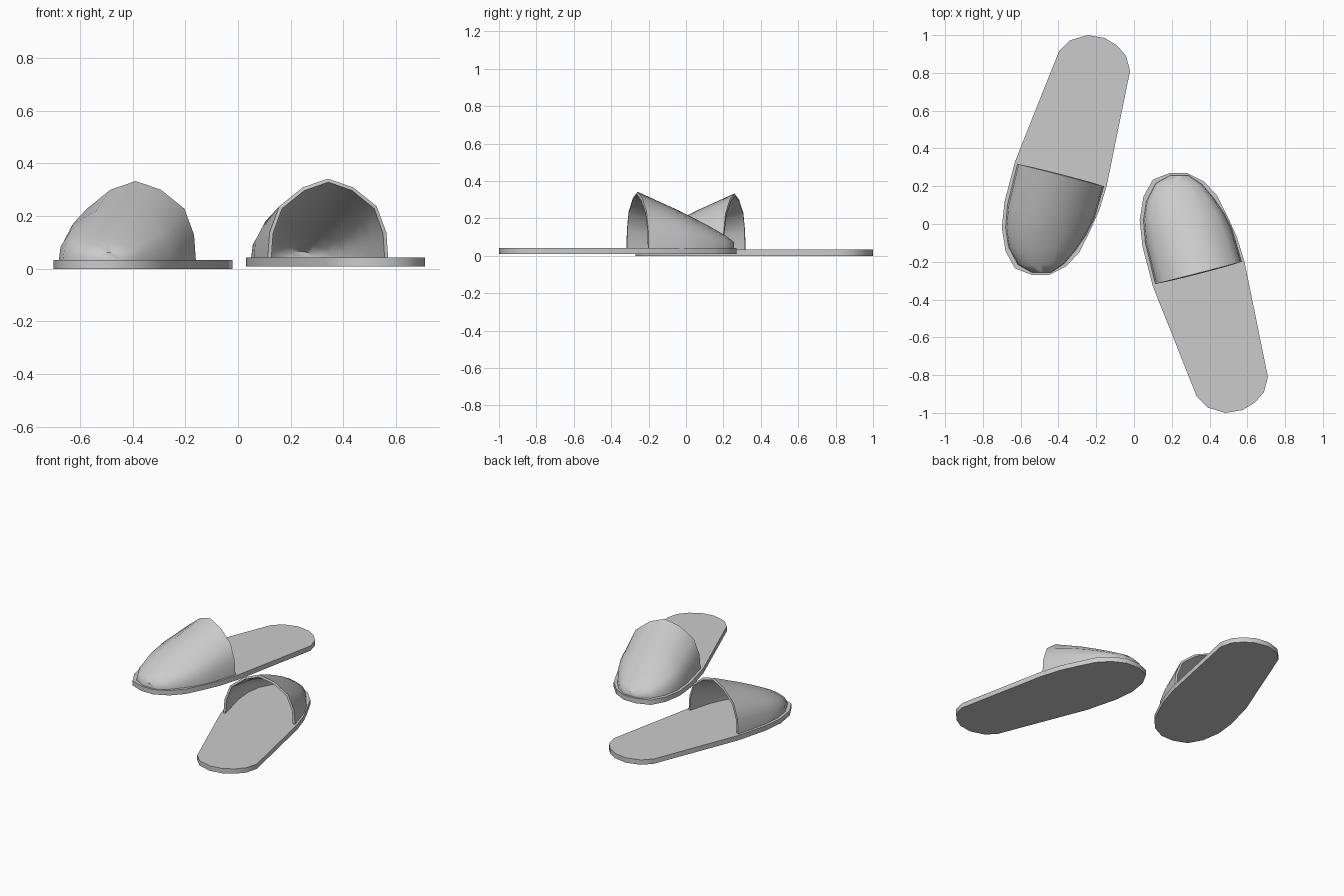
import bpy, bmesh, math

cube = bpy.data.objects.get("Cube")
if cube:
    bpy.data.objects.remove(cube, do_unlink=True)

grey = bpy.data.materials.new("soft_grey")
grey.use_nodes = True
colour = (0.6, 0.6, 0.6, 1)
grey.diffuse_color = colour
grey.node_tree.nodes["Principled BSDF"].inputs["Base Color"].default_value = colour

THICK = 0.033

# Sole outline, heel first, counter-clockwise
OUTLINE = [(.333, -.915), (.39, -.972), (.485, -1), (.575, -.985), (.64, -.945),
           (.688, -.89), (.709, -.81), (.585, -.2), (.545, -.07), (.5, .03),
           (.44, .15), (.37, .225), (.28, .27), (.19, .27), (.1, .235),
           (.05, .145), (.03, .02), (.045, -.12), (.1, -.33)]

# Upper: left foot point, right foot point, ridge height, from opening to toe
STATIONS = [((.113, -.318), (.57, -.2), .3),
            ((.06, -.1), (.52, -.03), .212),
            ((.05, .02), (.475, .06), .16),
            ((.065, .12), (.42, .14), .113),
            ((.115, .215), (.36, .21), .066),
            ((.19, .257), (.29, .257), .03)]

# Half of the arch section: across, up
HALF = [(1, 0), (.97, .32), (.81, .65), (.42, .89)]
ARCH = [(-u, v) for u, v in HALF] + [(0, 1)] + HALF[::-1]


def finish(bm, name):
    mesh = bpy.data.meshes.new(name)
    bm.to_mesh(mesh)
    bm.free()
    mesh.materials.append(grey)
    obj = bpy.data.objects.new(name, mesh)
    bpy.context.collection.objects.link(obj)
    bpy.ops.object.select_all(action='DESELECT')
    obj.select_set(True)
    bpy.context.view_layer.objects.active = obj
    return obj


def smooth(angle):
    bpy.ops.object.shade_smooth_by_angle(angle=math.radians(angle))


def slipper(side, dx, flip, dz):
    def place(x, y, z):
        return (x + dx, y * flip, z + dz)

    # Flat sole
    bm = bmesh.new()
    base = bm.faces.new([bm.verts.new(place(x, y, 0)) for x, y in OUTLINE])
    ext = bmesh.ops.extrude_face_region(bm, geom=[base], use_keep_orig=True)
    for v in ext["geom"]:
        if isinstance(v, bmesh.types.BMVert):
            v.co.z += THICK
    bmesh.ops.recalc_face_normals(bm, faces=bm.faces)
    finish(bm, side + "_sole")
    smooth(40)

    # Arched upper lofted from the opening to the toe
    bm = bmesh.new()
    rows = []
    for (lx, ly), (rx, ry), h in STATIONS:
        row = []
        for u, v in ARCH:
            t = (u + 1) / 2
            row.append(bm.verts.new(place(lx + (rx - lx) * t, ly + (ry - ly) * t,
                                          THICK + h * v)))
        rows.append(row)
    for a, b in zip(rows, rows[1:]):
        for i in range(len(ARCH) - 1):
            bm.faces.new((a[i], a[i + 1], b[i + 1], b[i]))
    bm.faces.new(rows[-1])
    bmesh.ops.recalc_face_normals(bm, faces=bm.faces)
    bm.normal_update()
    if sum(f.normal.z * f.calc_area() for f in bm.faces) < 0:
        bmesh.ops.reverse_faces(bm, faces=bm.faces)
    upper = finish(bm, side + "_upper")
    shell = upper.modifiers.new("thickness", 'SOLIDIFY')
    shell.thickness = 0.014
    shell.offset = -1
    bpy.ops.object.modifier_apply(modifier=shell.name)
    smooth(50)


slipper("left", 0, 1, .009)
slipper("right", -.73, -1, 0)
